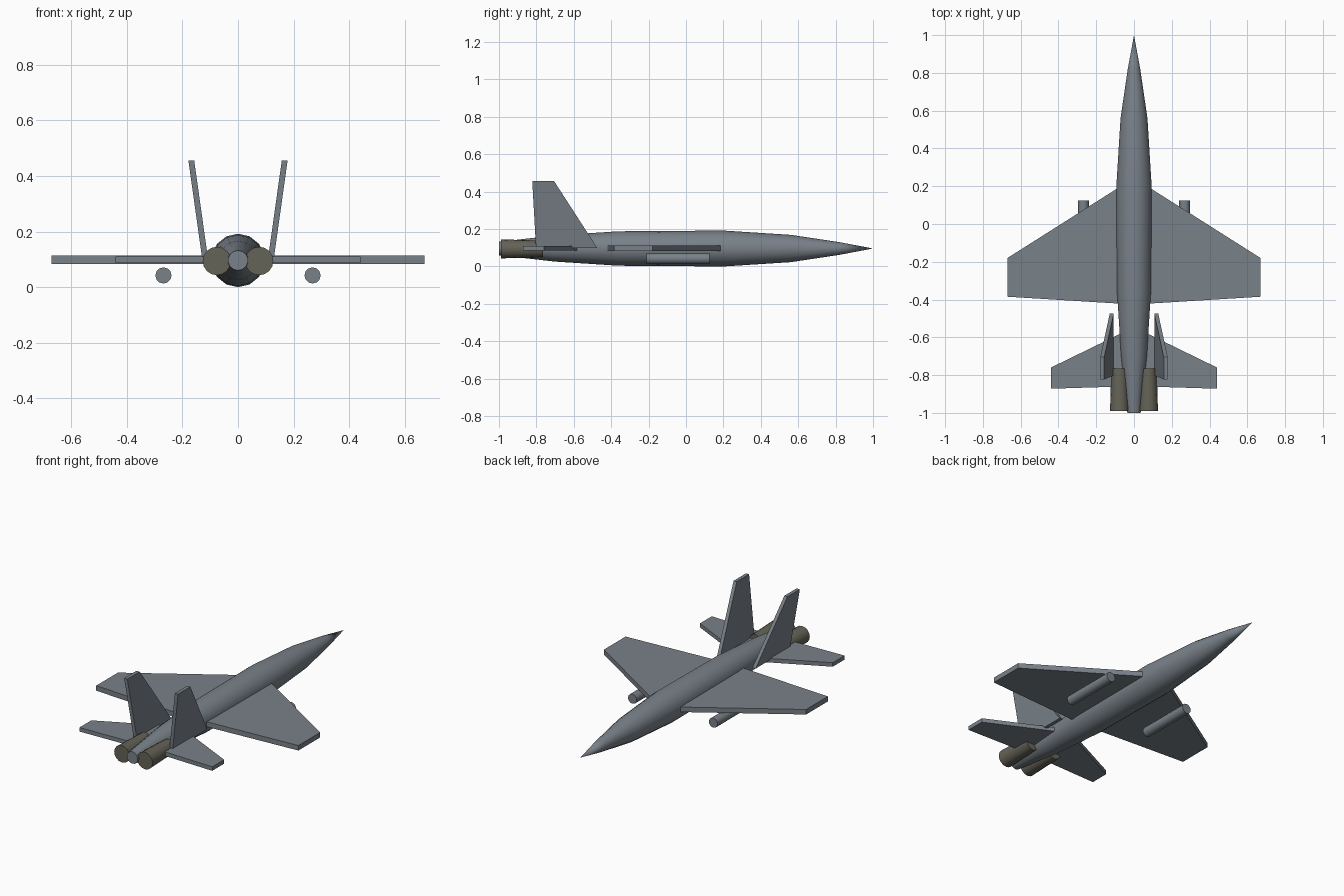
import bpy, bmesh, math
from mathutils import Vector

cube = bpy.data.objects.get("Cube")
if cube:
    bpy.data.objects.remove(cube, do_unlink=True)

AXIS_Z = 0.096


def material(name, rgb):
    m = bpy.data.materials.new(name)
    m.use_nodes = True
    m.diffuse_color = (*rgb, 1)
    m.node_tree.nodes["Principled BSDF"].inputs["Base Color"].default_value = (*rgb, 1)
    return m


grey = material("airframe grey", (0.19, 0.22, 0.25))
brown = material("dark brown metal", (0.13, 0.125, 0.095))


def finish(name, bm, mat, mirror=False, smooth=False):
    bmesh.ops.remove_doubles(bm, verts=bm.verts, dist=1e-5)
    bmesh.ops.recalc_face_normals(bm, faces=bm.faces)
    mesh = bpy.data.meshes.new(name)
    bm.to_mesh(mesh)
    bm.free()
    mesh.materials.append(mat)
    obj = bpy.data.objects.new(name, mesh)
    bpy.context.collection.objects.link(obj)
    if smooth:
        bpy.ops.object.select_all(action="DESELECT")
        obj.select_set(True)
        bpy.context.view_layer.objects.active = obj
        bpy.ops.object.shade_smooth_by_angle(angle=math.radians(35))
    if mirror:
        obj.modifiers.new("mirror", "MIRROR").use_axis = (True, False, False)
    return obj


def lathe(name, profile, mat, x=0.0, z=AXIS_Z, sides=16, mirror=False):
    """Turned body along y; profile holds (y, radius) pairs."""
    bm = bmesh.new()
    rings = []
    for y, r in profile:
        angles = [math.pi / 2 + math.tau * i / sides for i in range(sides)]
        rings.append([bm.verts.new((x + r * math.cos(a), y, z + r * math.sin(a)))
                      for a in angles])
    for a, b in zip(rings, rings[1:]):
        for i in range(sides):
            j = (i + 1) % sides
            bm.faces.new((a[i], a[j], b[j], b[i]))
    for (y, r), ring in zip((profile[0], profile[-1]), (rings[0], rings[-1])):
        if r > 0:
            bm.faces.new(ring)
    return finish(name, bm, mat, mirror, smooth=True)


def panel(name, outline, offset):
    """Flat slab on both sides of the aircraft, thickened by +-offset."""
    bm = bmesh.new()
    off = Vector(offset)
    top = [bm.verts.new(Vector(p) + off) for p in outline]
    low = [bm.verts.new(Vector(p) - off) for p in outline]
    bm.faces.new(top)
    bm.faces.new(low[::-1])
    n = len(outline)
    for i in range(n):
        j = (i + 1) % n
        bm.faces.new((top[i], low[i], low[j], top[j]))
    return finish(name, bm, grey, mirror=True)


# Fuselage with pointed nose
lathe("fuselage", [(-1, 0.036), (-0.7, 0.07), (-0.36, 0.092), (0.2, 0.096),
                   (0.56, 0.073), (0.82, 0.034), (1, 0)], grey, sides=14)

# Canopy, just breaking through the upper skin
bm = bmesh.new()
bmesh.ops.create_uvsphere(bm, u_segments=24, v_segments=16, radius=1)
bmesh.ops.scale(bm, vec=(0.046, 0.16, 0.04), verts=bm.verts)
bmesh.ops.translate(bm, vec=(0, 0.45, 0.1335), verts=bm.verts)
finish("canopy", bm, brown, smooth=True)

# Engine nozzles and underwing tanks
lathe("engine_nozzles", [(-0.99, 0.051), (-0.765, 0.044)], brown,
      x=0.076, z=0.094, mirror=True)
lathe("underwing_tanks", [(-0.21, 0.029), (0.125, 0.029)], grey,
      x=0.268, z=0.042, sides=12, mirror=True)

# Wings, tailplanes and canted fins
Z = 0.098
panel("wings", [(0.07, 0.2, Z), (0.67, -0.18, Z),
                (0.67, -0.385, Z), (0.07, -0.422, Z)], (0, 0, 0.015))
panel("tailplanes", [(0.05, -0.57, Z), (0.44, -0.76, Z),
                     (0.44, -0.872, Z), (0.05, -0.86, Z)], (0, 0, 0.012))
panel("tail_fins", [(0.118, -0.475, 0.1), (0.168, -0.705, 0.456),
                    (0.168, -0.822, 0.456), (0.118, -0.802, 0.1)], (0.0105, 0, 0))
